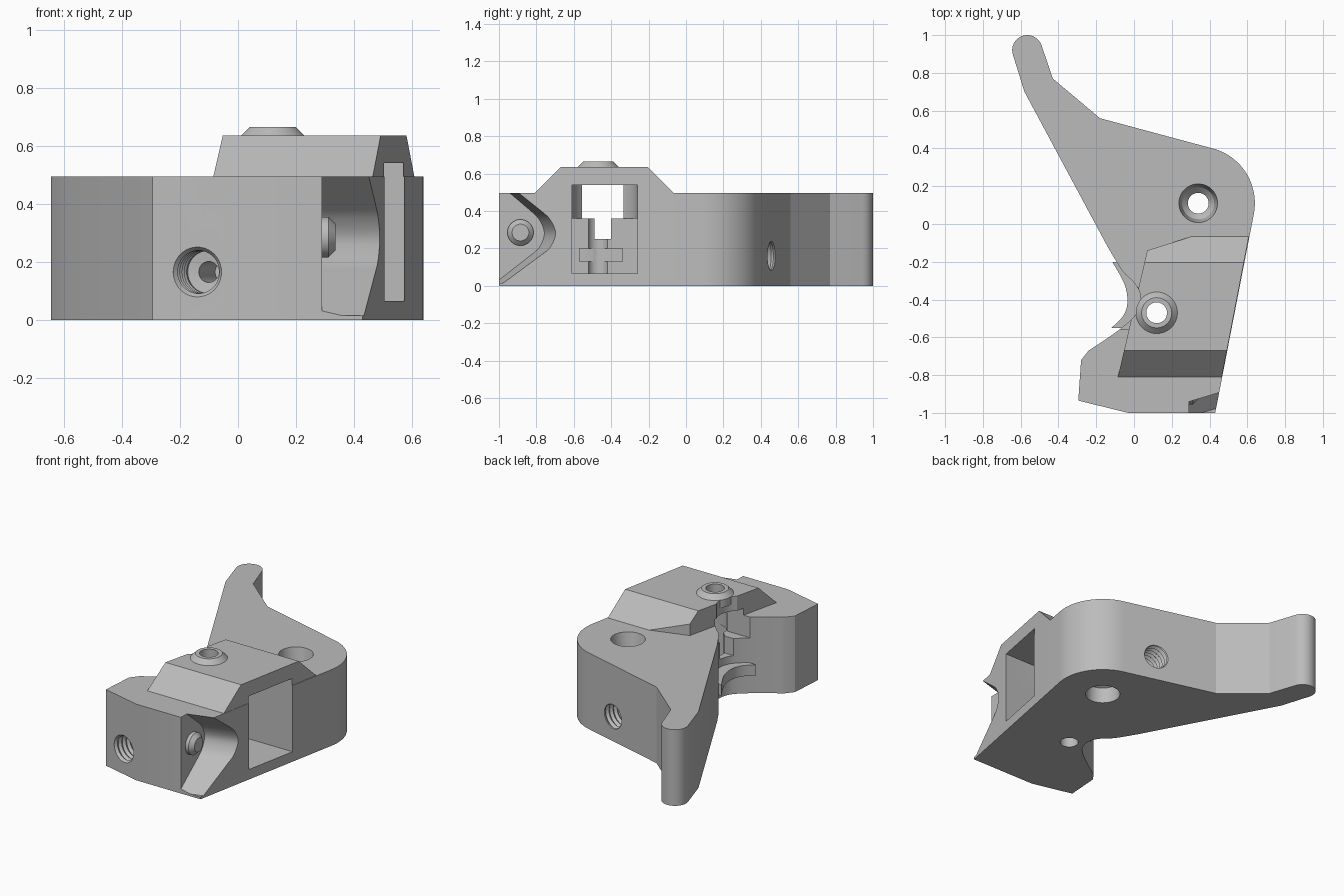
import bpy, bmesh, math
from mathutils import Vector

if "Cube" in bpy.data.objects:
    bpy.data.objects.remove(bpy.data.objects["Cube"])

grey = bpy.data.materials.new("plain grey")
grey.use_nodes = True
grey.diffuse_color = (0.5, 0.5, 0.5, 1)
grey.node_tree.nodes["Principled BSDF"].inputs["Base Color"].default_value = (0.5, 0.5, 0.5, 1)


def loft(name, rings):
    """Solid through equal-length rings of points, capped at both ends."""
    bm = bmesh.new()
    loops = [[bm.verts.new(p) for p in ring] for ring in rings]
    n = len(loops[0])
    for a, b in zip(loops, loops[1:]):
        for i in range(n):
            j = (i + 1) % n
            bm.faces.new((a[i], a[j], b[j], b[i]))
    bm.faces.new(loops[0][::-1])
    bm.faces.new(loops[-1])
    bmesh.ops.recalc_face_normals(bm, faces=bm.faces)
    mesh = bpy.data.meshes.new(name)
    bm.to_mesh(mesh)
    bm.free()
    obj = bpy.data.objects.new(name, mesh)
    bpy.context.collection.objects.link(obj)
    mesh.materials.append(grey)
    return obj


def prism(name, outline, z0, z1):
    return loft(name, [[(x, y, z) for x, y in outline] for z in (z0, z1)])


def box(name, x0, x1, y0, y1, z0, z1):
    return prism(name, [(x0, y0), (x1, y0), (x1, y1), (x0, y1)], z0, z1)


def lathe(name, profile, origin, axis=(0, 0, 1), n=40):
    """Revolve (radius, distance) pairs about an axis."""
    turn = Vector(axis).to_track_quat('Z', 'Y')
    angles = [2 * math.pi * i / n for i in range(n)]
    return loft(name, [[Vector(origin) + turn @ Vector((r * math.cos(a), r * math.sin(a), d))
                        for a in angles] for r, d in profile])


def combine(target, tool, operation='DIFFERENCE'):
    mod = target.modifiers.new("shape", 'BOOLEAN')
    mod.object, mod.operation, mod.solver = tool, operation, 'EXACT'
    bpy.context.view_layer.objects.active = target
    bpy.ops.object.modifier_apply(modifier=mod.name)
    bpy.data.objects.remove(tool)


def arc(cx, cy, r, start, end, n):
    return [(cx + r * math.cos(math.radians(start + (end - start) * i / n)),
             cy + r * math.sin(math.radians(start + (end - start) * i / n))) for i in range(n + 1)]


def smooth_path(points, steps=5):
    """Catmull-Rom curve through the points."""
    pts = [Vector(p) for p in [points[0]] + points + [points[-1]]]
    out = []
    for a, b, c, d in zip(pts, pts[1:], pts[2:], pts[3:]):
        for i in range(steps):
            t = i / steps
            p = 0.5 * (2 * b + (c - a) * t + (2 * a - 5 * b + 4 * c - d) * t * t
                       + (3 * b - a - 3 * c + d) * t ** 3)
            out.append(tuple(p))
    return out + [points[-1]]


# Lever body, with round shoulder and finger tip
outline = [(-0.03, -1), (0.43, -1)]
outline += arc(0.34, 0.11, 0.3, -11, 77, 20)
outline += [(-0.18, 0.56), (-0.43, 0.77)]
outline += arc(-0.565, 0.92, 0.08, 18, 200, 16)
outline += [(-0.58, 0.70), (-0.14, -0.12), (-0.24, -0.67), (-0.28, -0.72), (-0.295, -0.935)]
body = prism("lever_body", outline, 0, 0.495)

# Raised block with sloped ends
block = prism("raised_block", [(-0.085, -0.81), (0.465, -0.81), (0.608, -0.065),
                               (0.31, -0.065), (0.07, -0.14)], 0.4, 0.8)
slope = [(-0.85, 0.455), (-0.67, 0.635), (-0.205, 0.635), (-0.025, 0.455)]
combine(block, loft("slopes", [[(x, y, z) for y, z in slope] for x in (-1, 1)]), 'INTERSECT')
combine(body, block, 'UNION')

# Hollow in the inner edge, with a lower lip left standing
hollow = smooth_path([(-0.14, -0.12), (-0.06, -0.25), (0.0, -0.31), (0.035, -0.38), (0.02, -0.46),
                      (-0.03, -0.52), (-0.12, -0.59), (-0.24, -0.67)])
combine(body, prism("hollow", hollow + [(-0.6, -0.67), (-0.6, -0.12)], -0.1, 0.9))
lip_edge = smooth_path([(-0.115, -0.2), (-0.05, -0.32), (-0.035, -0.42), (-0.06, -0.49), (-0.12, -0.55)])
lip = prism("lip", lip_edge + [(0.06, -0.55), (0.06, -0.2)], 0.13, 0.2)
combine(body, lip, 'UNION')

# Tapered collar on the block
combine(body, lathe("collar", [(0.11, -0.05), (0.11, 0), (0.08, 0.03)], (0.12, -0.47, 0.635)), 'UNION')

# Side window: square lower chamber, round-ended upper chamber
combine(body, box("lower_chamber", 0.1, 0.9, -0.61, -0.26, 0.065, 0.361))
upper = [(0.9, -0.26)] + arc(0.22, -0.435, 0.175, 90, 270, 20) + [(0.9, -0.61)]
combine(body, prism("upper_chamber", upper, 0.36, 0.54))
combine(body, box("window_opening", -0.15, 0.2, -0.555, -0.335, 0.36, 0.54))
combine(body, box("window_slit", -0.15, 0.2, -0.49, -0.40, 0.25, 0.37))
combine(body, box("chamber_recess", 0.07, 0.2, -0.57, -0.34, 0.13, 0.20))

# Vertical holes
combine(body, lathe("collar_hole", [(0.055, -0.1), (0.055, 0.8)], (0.12, -0.47, 0)))
combine(body, lathe("pivot_hole", [(0.105, -0.01), (0.1, 0.1), (0.055, 0.12), (0.055, 0.37),
                                   (0.085, 0.4), (0.105, 0.51)], (0.34, 0.11, 0)))


# Threaded holes in the front and back faces
def thread(depth, tail):
    turns = round(depth / 0.032)
    profile = [(0.086, -0.03)]
    for i in range(turns):
        d = depth * i / turns
        profile += [(0.086, d), (0.074, d + 0.016)]
    return profile + [(0.074, depth)] + tail


combine(body, lathe("front_thread", thread(0.16, [(0.036, 0.165), (0.036, 0.4)]),
                    (-0.14, -0.973, 0.165), (0.24, 0.97, 0)))
combine(body, lathe("back_thread", thread(0.22, [(0.02, 0.26)]),
                    (0.21, 0.466, 0.16), (-0.23, -0.97, 0)))

# Rounded V notch in the front corner, running at a slant
nose = smooth_path([(-0.835, 0.405), (-0.785, 0.355), (-0.757, 0.28), (-0.785, 0.205), (-0.835, 0.16)])
notch = [(-1.3, 0.8), (-1.2, 0.715)] + nose + [(-1.02, 0.015), (-1.3, 0.015)]
combine(body, loft("notch", [[(x, y + 0.3 * (x - 0.29), z) for y, z in notch] for x in (0.29, 0.8)]))

# Conical pin inside the notch
combine(body, lathe("notch_pin", [(0.07, -0.05), (0.07, 0.02), (0.045, 0.045)],
                    (0.292, -0.885, 0.285), (1, 0, 0)), 'UNION')

bpy.ops.object.select_all(action='DESELECT')
body.select_set(True)
bpy.context.view_layer.objects.active = body
bpy.ops.object.shade_smooth_by_angle(angle=math.radians(25))
